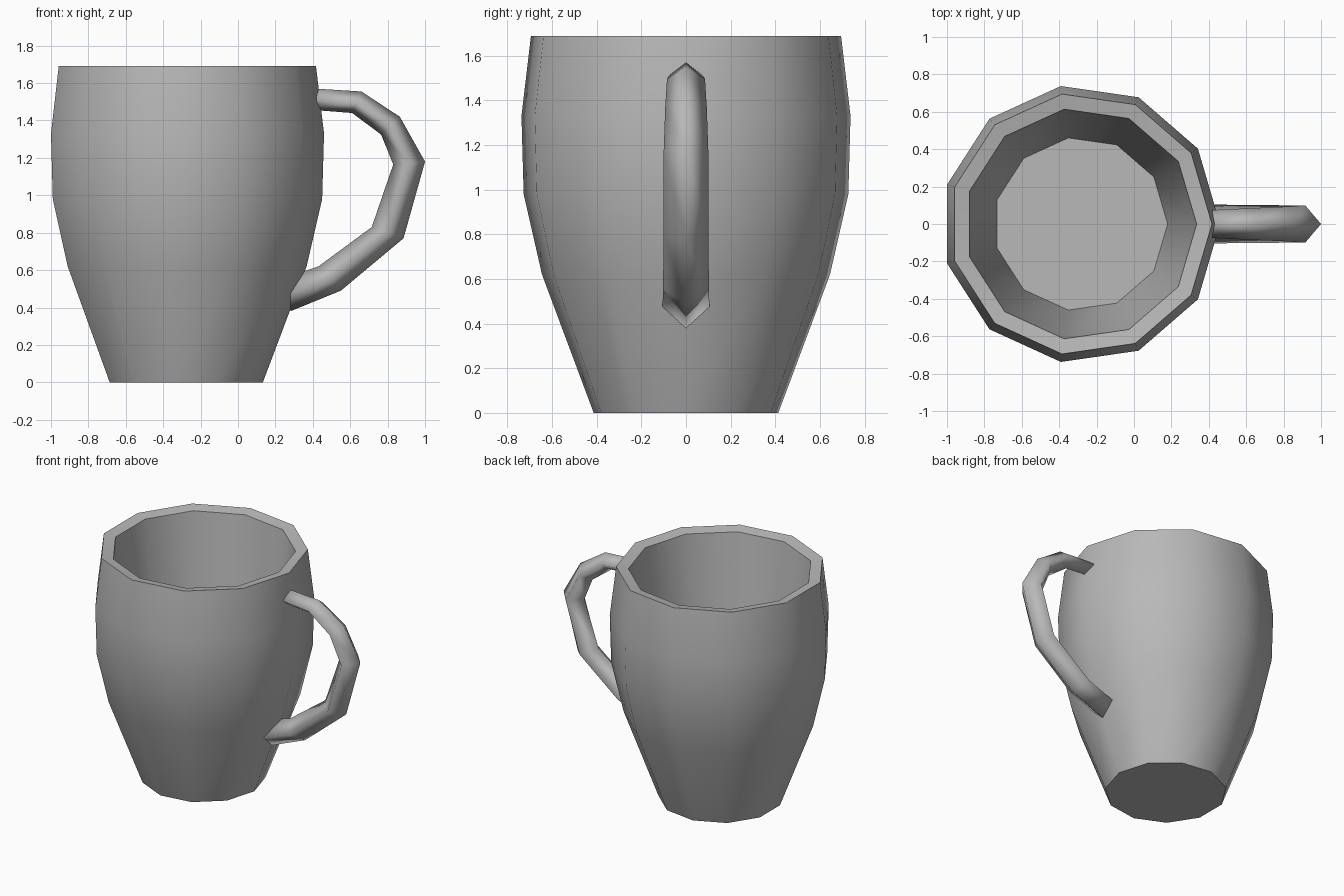
import bpy, bmesh
from math import sin, cos, tau, radians

cube = bpy.data.objects.get("Cube")
if cube:
    bpy.data.objects.remove(cube, do_unlink=True)

SIDES = 11
CUP_X = -0.285

# One plain grey for the whole model
grey = bpy.data.materials.new("plain grey")
grey.use_nodes = True
colour = (0.48, 0.48, 0.48, 1)
grey.diffuse_color = colour
grey.node_tree.nodes["Principled BSDF"].inputs["Base Color"].default_value = colour


def loft(name, rings, smooth_angle):
    """Skin a list of closed rings and cap both ends."""
    bm = bmesh.new()
    loops = [[bm.verts.new(p) for p in ring] for ring in rings]
    for a, b in zip(loops, loops[1:]):
        for i in range(len(a)):
            j = (i + 1) % len(a)
            bm.faces.new((a[i], a[j], b[j], b[i]))
    bm.faces.new(loops[0])
    bm.faces.new(loops[-1])
    bmesh.ops.recalc_face_normals(bm, faces=bm.faces)
    mesh = bpy.data.meshes.new(name)
    bm.to_mesh(mesh)
    bm.free()
    mesh.materials.append(grey)
    obj = bpy.data.objects.new(name, mesh)
    bpy.context.collection.objects.link(obj)
    bpy.ops.object.select_all(action='DESELECT')
    obj.select_set(True)
    bpy.context.view_layer.objects.active = obj
    bpy.ops.object.shade_smooth_by_angle(angle=radians(smooth_angle))
    return obj


def circle(radius, z):
    steps = [tau * i / SIDES for i in range(SIDES)]
    return [(CUP_X + radius * cos(a), radius * sin(a), z) for a in steps]


# Cup: outer wall up to the rim, then down the inside to the floor
cup_profile = [(0.418, 0), (0.652, 0.62), (0.735, 0.98), (0.745, 1.33),
               (0.702, 1.69), (0.62, 1.675), (0.465, 0.34)]
loft("cup", [circle(r, z) for r, z in cup_profile], 45)

# Handle: diamond sections as outer x, z, inner x, z, half width
handle_sections = [
    (0.42, 1.57, 0.42, 1.455, 0.075),
    (0.66, 1.555, 0.61, 1.44, 0.085),
    (0.865, 1.42, 0.765, 1.325, 0.093),
    (1.0, 1.18, 0.83, 1.165, 0.1),
    (0.885, 0.77, 0.715, 0.83, 0.1),
    (0.55, 0.49, 0.43, 0.62, 0.103),
    (0.28, 0.38, 0.28, 0.57, 0.105),
]


def diamond(ox, oz, ix, iz, w):
    mx, mz = (ox + ix) / 2, (oz + iz) / 2
    return [(ox, 0, oz), (mx, w, mz), (ix, 0, iz), (mx, -w, mz)]


handle = loft("handle", [diamond(*s) for s in handle_sections], 120)
